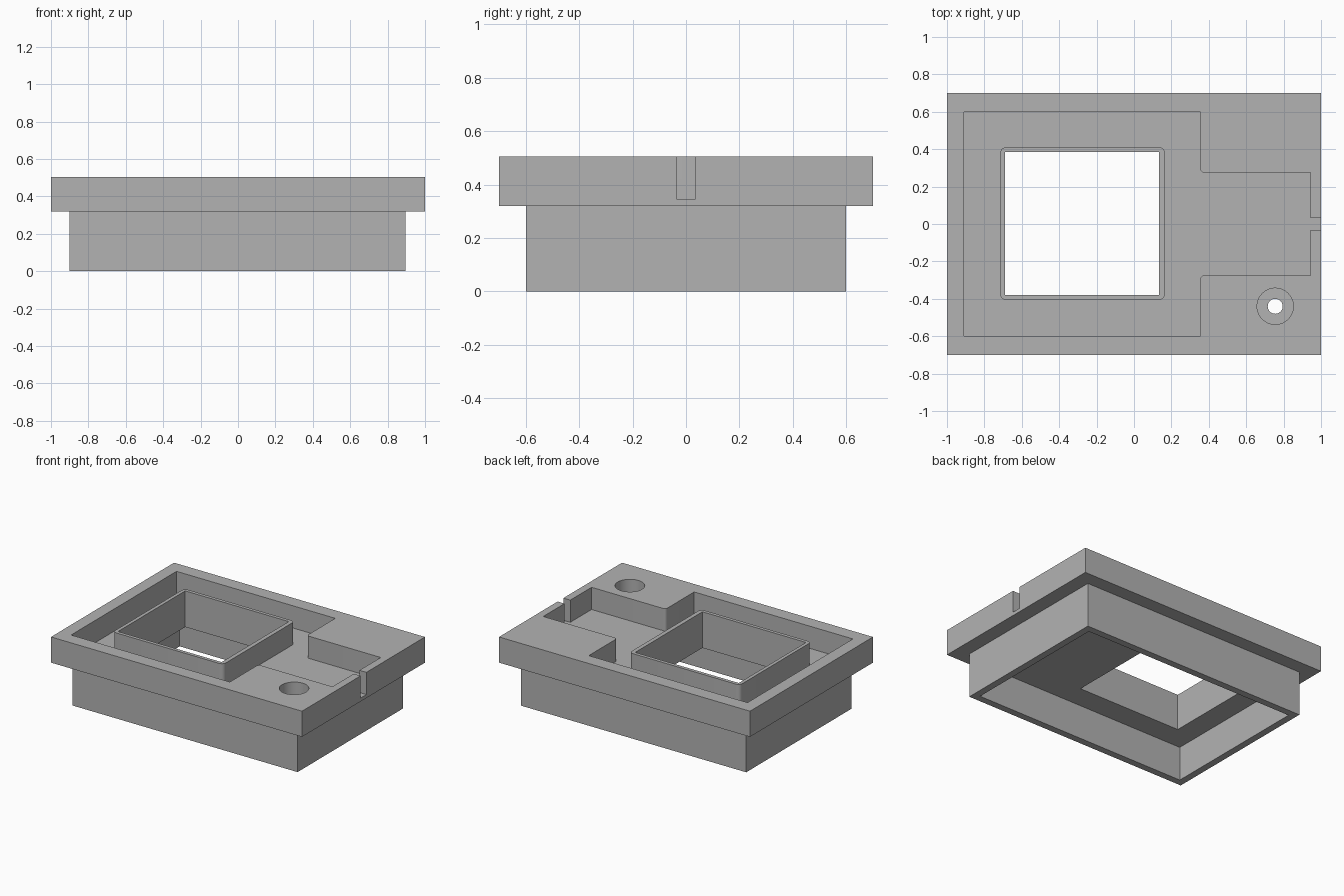
import bpy, bmesh, math

scene_cube = bpy.data.objects.get("Cube")
if scene_cube:
    bpy.data.objects.remove(scene_cube, do_unlink=True)

grey = bpy.data.materials.new("plain_grey")
grey.use_nodes = True
colour = (0.45, 0.45, 0.45, 1)
grey.diffuse_color = colour
grey.node_tree.nodes["Principled BSDF"].inputs["Base Color"].default_value = colour

TOP, LEDGE, FLOOR, CEILING = 0.505, 0.32, 0.345, 0.245


def prism(name, outline, z0, z1, radius=0, round_if=lambda co: True):
    """Extrude a flat outline upward, rounding the chosen upright edges."""
    bm = bmesh.new()
    base = bm.faces.new([bm.verts.new((x, y, z0)) for x, y in outline])
    new = bmesh.ops.extrude_face_region(bm, geom=[base])["geom"]
    verts = [v for v in new if isinstance(v, bmesh.types.BMVert)]
    bmesh.ops.translate(bm, verts=verts, vec=(0, 0, z1 - z0))
    if radius:
        edges = [e for e in bm.edges
                 if abs(e.verts[0].co.z - e.verts[1].co.z) > 0.01
                 and round_if(e.verts[0].co)]
        bmesh.ops.bevel(bm, geom=edges, offset=radius, segments=5,
                        profile=0.5, affect='EDGES')
    bmesh.ops.recalc_face_normals(bm, faces=bm.faces)
    mesh = bpy.data.meshes.new(name)
    bm.to_mesh(mesh)
    bm.free()
    mesh.materials.append(grey)
    obj = bpy.data.objects.new(name, mesh)
    bpy.context.collection.objects.link(obj)
    return obj


def rect(x0, x1, y0, y1):
    return [(x0, y0), (x1, y0), (x1, y1), (x0, y1)]


def circle(x, y, r, n=48):
    return [(x + r * math.cos(math.tau * i / n), y + r * math.sin(math.tau * i / n))
            for i in range(n)]


def combine(target, tool, operation):
    """Apply a boolean and discard the tool."""
    tool.hide_render = True
    mod = target.modifiers.new(tool.name, 'BOOLEAN')
    mod.operation, mod.solver, mod.object = operation, 'EXACT', tool
    bpy.context.view_layer.objects.active = target
    bpy.ops.object.modifier_apply(modifier=mod.name)
    bpy.data.objects.remove(tool, do_unlink=True)


# Wide upper plate and narrower skirt below it
tray = prism("tray_body", rect(-1, 1, -0.7, 0.7), LEDGE, TOP)
combine(tray, prism("skirt", rect(-0.9, 0.895, -0.6, 0.6), 0, 0.4), 'UNION')

# Hollow underside
combine(tray, prism("underside_cavity", rect(-0.85, 0.845, -0.55, 0.55), -0.1, CEILING),
        'DIFFERENCE')

# Upper pocket with side channel and cable slot, mirrored front to back
half = [(-0.91, -0.6), (0.355, -0.6), (0.355, -0.275),
        (0.945, -0.275), (0.945, -0.033), (1.1, -0.033)]
outline = half + [(x, -y) for x, y in reversed(half)]
combine(tray, prism("pocket", outline, FLOOR, 0.7, 0.02,
                    lambda co: abs(co.x - 0.355) < 0.01 and abs(co.y) < 0.4),
        'DIFFERENCE')

# Raised rim around the window, then the window itself
combine(tray, prism("window_rim", rect(-0.715, 0.165, -0.405, 0.41), 0.3, TOP, 0.03),
        'UNION')
combine(tray, prism("window", rect(-0.69, 0.135, -0.38, 0.385), -0.1, 0.7), 'DIFFERENCE')

# Counterbored round hole
combine(tray, prism("counterbore", circle(0.755, -0.44, 0.097), FLOOR, 0.7), 'DIFFERENCE')
combine(tray, prism("through_hole", circle(0.755, -0.44, 0.04), -0.1, 0.6), 'DIFFERENCE')

# Smooth the round walls, keep hard corners
tray.select_set(True)
bpy.context.view_layer.objects.active = tray
bpy.ops.object.shade_smooth_by_angle(angle=math.radians(30))
